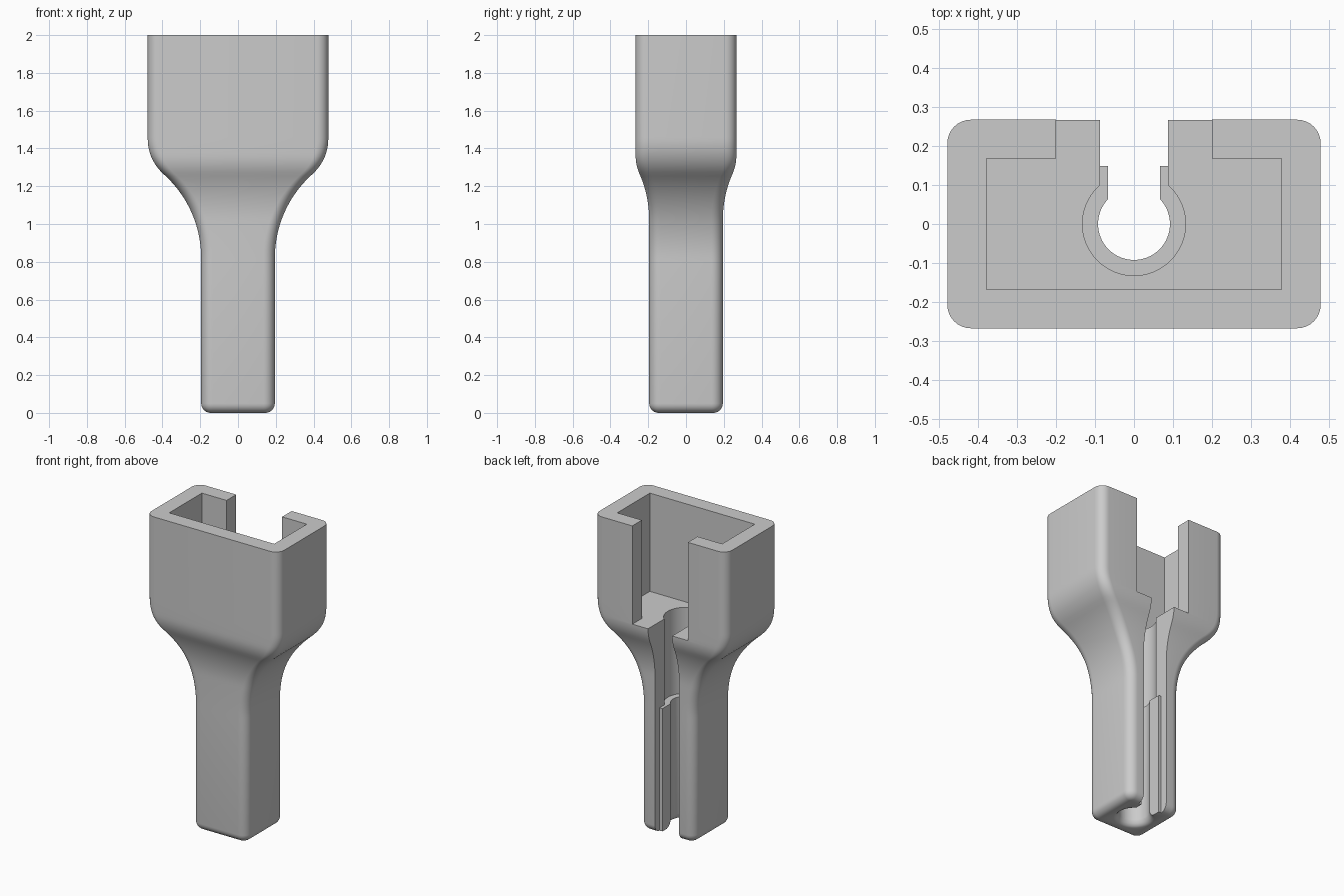
import bpy, bmesh, math

cube = bpy.data.objects.get("Cube")
if cube:
    bpy.data.objects.remove(cube, do_unlink=True)

grey = bpy.data.materials.new("plain grey")
grey.use_nodes = True
COLOUR = (0.6, 0.6, 0.6, 1)
grey.diffuse_color = COLOUR
grey.node_tree.nodes["Principled BSDF"].inputs["Base Color"].default_value = COLOUR


def loft(name, sections):
    """Closed solid through (z, outline) sections with equal point counts."""
    bm = bmesh.new()
    rings = [[bm.verts.new((x, y, z)) for x, y in outline] for z, outline in sections]
    n = len(rings[0])
    for a, b in zip(rings, rings[1:]):
        for i in range(n):
            j = (i + 1) % n
            bm.faces.new((a[i], a[j], b[j], b[i]))
    bm.faces.new(rings[0][::-1])
    bm.faces.new(rings[-1])
    bmesh.ops.recalc_face_normals(bm, faces=bm.faces)
    mesh = bpy.data.meshes.new(name)
    bm.to_mesh(mesh)
    bm.free()
    mesh.materials.append(grey)
    obj = bpy.data.objects.new(name, mesh)
    bpy.context.collection.objects.link(obj)
    return obj


def rounded_rect(hx, hy, r, steps=8):
    pts = []
    for q, (sx, sy) in enumerate([(1, 1), (-1, 1), (-1, -1), (1, -1)]):
        for k in range(steps + 1):
            a = math.pi / 2 * (q + k / steps)
            pts.append((sx * (hx - r) + r * math.cos(a), sy * (hy - r) + r * math.sin(a)))
    return pts


def circle(r, n=64):
    return [(r * math.cos(2 * math.pi * i / n), r * math.sin(2 * math.pi * i / n)) for i in range(n)]


def keyhole(r, slot, steps=56):
    """Round hole opening towards +y through a slot given by its right-hand points."""
    a0 = math.acos(slot[0][0] / r)
    sweep = math.pi + 2 * a0
    arc = [(r * math.cos(a0 - sweep * i / steps), r * math.sin(a0 - sweep * i / steps))
           for i in range(steps + 1)]
    return arc + [(-x, y) for x, y in slot] + slot[::-1]


# Flare from stem to head: a concave arc running into a convex arc
STEM, R_LOW, R_HIGH, Z_MID = 0.195, 0.594, 0.25, 1.264


def half_size(head, z):
    turn = math.acos(1 - (head - STEM) / (R_LOW + R_HIGH))
    start = Z_MID - R_LOW * math.sin(turn)
    end = Z_MID + R_HIGH * math.sin(turn)
    if z <= start:
        return STEM
    if z >= end:
        return head
    if z < Z_MID:
        return STEM + R_LOW - math.sqrt(R_LOW ** 2 - (z - start) ** 2)
    return head - R_HIGH + math.sqrt(R_HIGH ** 2 - (end - z) ** 2)


# Holder body with a rounded foot
FOOT = 0.05
sections = []
for i in range(7):
    a = math.pi / 2 * i / 6
    inset = FOOT * (1 - math.sin(a))
    h = STEM - inset
    sections.append((FOOT * (1 - math.cos(a)), rounded_rect(h, h, 0.06 - inset)))
for i in range(33):
    z = 0.8 + 0.66 * i / 32
    sections.append((z, rounded_rect(half_size(0.478, z), half_size(0.267, z), 0.06)))
sections.append((2, rounded_rect(0.478, 0.267, 0.06)))
body = loft("holder_body", sections)

# Head pocket with its rear opening
half = [(0.378, -0.168), (0.378, 0.168), (0.2, 0.168), (0.2, 0.4)]
pocket = half + [(-x, y) for x, y in half[::-1]]
# Upper bore, narrower lower bore, and flared mouth under the foot
upper = keyhole(0.132, [(0.087, 0.4)])
lower = keyhole(0.092, [(0.067, 0.148), (0.087, 0.148), (0.087, 0.4)])
mouth = [(-0.02, 0.122), (0, 0.122), (0.006, 0.109), (0.018, 0.099), (0.035, 0.093), (0.05, 0.09)]
cutters = [
    loft("pocket_cutter", [(1.36, pocket), (2.1, pocket)]),
    loft("upper_bore_cutter", [(0.8, upper), (1.45, upper)]),
    loft("lower_bore_cutter", [(-0.1, lower), (0.9, lower)]),
    loft("mouth_cutter", [(z, circle(r)) for z, r in mouth]),
]

bpy.ops.object.select_all(action="DESELECT")
bpy.context.view_layer.objects.active = body
body.select_set(True)
for cutter in cutters:
    cutter.hide_render = True
    mod = body.modifiers.new(cutter.name, "BOOLEAN")
    mod.operation = "DIFFERENCE"
    mod.solver = "EXACT"
    mod.object = cutter
    bpy.ops.object.modifier_apply(modifier=mod.name)
    bpy.data.objects.remove(cutter, do_unlink=True)

bpy.ops.object.shade_smooth_by_angle(angle=math.radians(32))
